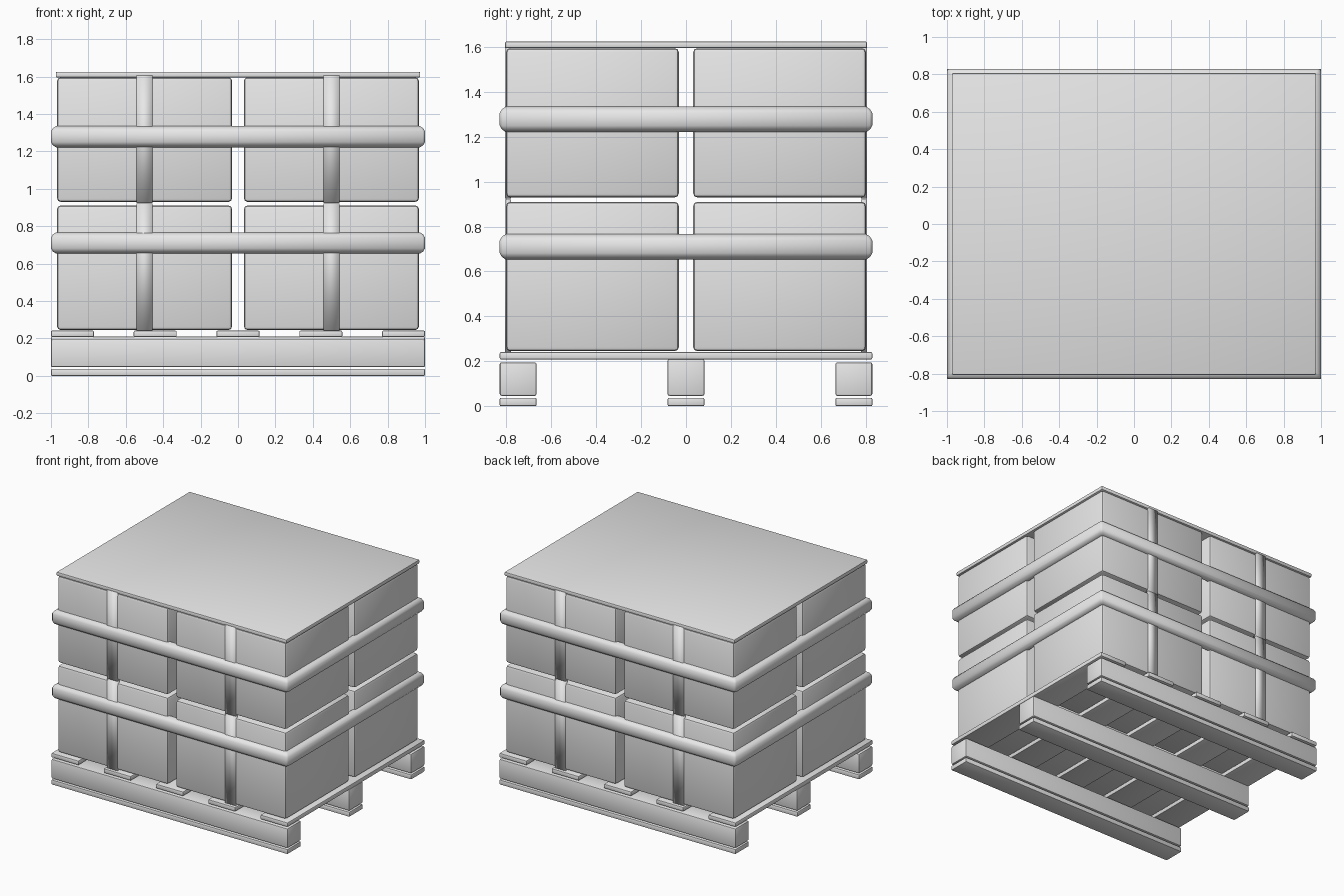
import bpy, bmesh, math

cube = bpy.data.objects.get("Cube")
if cube:
    bpy.data.objects.remove(cube, do_unlink=True)

grey = bpy.data.materials.new("light_grey")
grey.use_nodes = True
grey.diffuse_color = (0.8, 0.8, 0.8, 1)
grey.node_tree.nodes["Principled BSDF"].inputs["Base Color"].default_value = (0.8, 0.8, 0.8, 1)


def finish(name, bm):
    bmesh.ops.recalc_face_normals(bm, faces=bm.faces)
    mesh = bpy.data.meshes.new(name)
    bm.to_mesh(mesh)
    bm.free()
    mesh.materials.append(grey)
    obj = bpy.data.objects.new(name, mesh)
    bpy.context.collection.objects.link(obj)
    return obj


def block(name, x, y, z, bevel=0.0, segments=2):
    """Box between (min, max) ranges, optionally with rounded edges."""
    bm = bmesh.new()
    bmesh.ops.create_cube(bm, size=1)
    for v in bm.verts:
        for axis, (low, high) in enumerate((x, y, z)):
            v.co[axis] = low if v.co[axis] < 0 else high
    if bevel:
        bmesh.ops.bevel(bm, geom=bm.edges[:], offset=bevel, segments=segments,
                        profile=0.5, affect='EDGES')
    return finish(name, bm)


def band(name, z, hx=1.0, hy=0.83, half=0.057, depth=0.05, cut=0.028):
    """Rectangular ring swept from a chamfered cross-section."""
    profile = [(depth, -half), (cut, -half), (cut * 0.35, -half * 0.8), (0, -half * 0.5),
               (0, half * 0.5), (cut * 0.35, half * 0.8), (cut, half), (depth, half)]
    bm = bmesh.new()
    rings = []
    for inset, dz in profile:
        a, b, c = hx - inset, hy - inset, 0.012
        corners = [(a - c, -b), (a, c - b), (a, b - c), (a - c, b),
                   (c - a, b), (-a, b - c), (-a, c - b), (c - a, -b)]
        rings.append([bm.verts.new((px, py, z + dz)) for px, py in corners])
    for i, ring in enumerate(rings):
        after = rings[(i + 1) % len(rings)]
        for j in range(len(ring)):
            k = (j + 1) % len(ring)
            bm.faces.new((ring[j], ring[k], after[k], after[j]))
    return finish(name, bm)


rounded = []

# Pallet: three runners with boards beneath, five deck boards across
for label, y, top in (("front", -0.748, 0.195), ("middle", 0, 0.21), ("back", 0.748, 0.195)):
    span = (y - 0.082, y + 0.082)
    rounded.append(block(label + "_bottom_board", (-1, 1), span, (0, 0.037), 0.006))
    rounded.append(block(label + "_runner", (-1, 1), span, (0.046, top), 0.008))
for i in range(5):
    x = -0.885 + i * 0.4425
    rounded.append(block(f"deck_board_{i + 1}", (x - 0.115, x + 0.115), (-0.83, 0.83),
                         (0.208, 0.241), 0.006))

# Cargo: two layers of four boxes, each layer with upright straps
for layer, low, high in (("lower", 0.245, 0.91), ("upper", 0.93, 1.595)):
    for side, sx in (("right", -1), ("left", 1)):
        for end, sy in (("front", -1), ("back", 1)):
            rounded.append(block(f"{layer}_{end}_{side}_box",
                                 sorted((sx * 0.032, sx * 0.967)),
                                 sorted((sy * 0.032, sy * 0.802)), (low, high), 0.018))
            strap = block(f"{layer}_{end}_{side}_upright_strap",
                          (sx * 0.5 - 0.043, sx * 0.5 + 0.043),
                          sorted((sy * 0.78, sy * 0.807)), (low - 0.005, high + 0.01))
            for face in strap.data.polygons:
                face.use_smooth = True

# Horizontal bands around each layer
rounded.append(band("lower_band", 0.71))
rounded.append(band("upper_band", 1.278))

# Cover sheet
rounded.append(block("cover_sheet", (-0.974, 0.974), (-0.806, 0.806), (1.595, 1.625), 0.007))

# Smooth the rounded edges
bpy.ops.object.select_all(action='DESELECT')
for obj in rounded:
    obj.select_set(True)
bpy.context.view_layer.objects.active = rounded[0]
bpy.ops.object.shade_smooth_by_angle(angle=math.radians(40))
